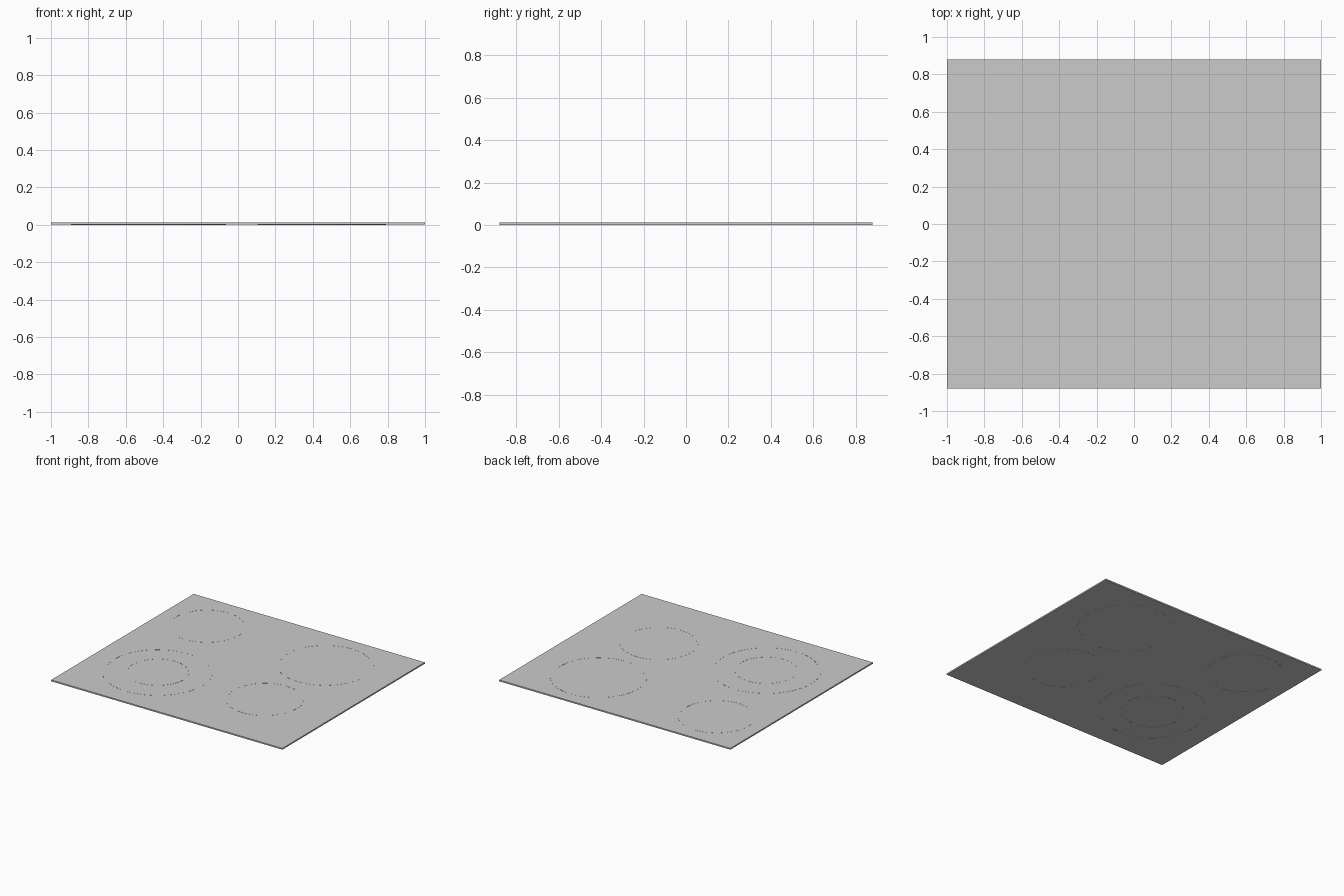
import bpy, bmesh, math

if "Cube" in bpy.data.objects:
    bpy.data.objects.remove(bpy.data.objects["Cube"])

T = 0.012      # overall thickness
LIFT = 0.0006  # rings stand barely proud of the glass on both faces


def finish(name, bm):
    bmesh.ops.recalc_face_normals(bm, faces=bm.faces)
    mesh = bpy.data.meshes.new(name)
    bm.to_mesh(mesh)
    bm.free()
    ob = bpy.data.objects.new(name, mesh)
    bpy.context.collection.objects.link(ob)
    return ob


def ring(name, x, y, r_out, width, n=96):
    # square-section band swept round the burner zone
    bm = bmesh.new()
    loops = []
    for i in range(n):
        a = 2 * math.pi * i / n
        section = ((r_out, 0), (r_out, T), (r_out - width, T), (r_out - width, 0))
        loops.append([bm.verts.new((x + r * math.cos(a), y + r * math.sin(a), z))
                      for r, z in section])
    for i in range(n):
        a, b = loops[i], loops[(i + 1) % n]
        for k in range(4):
            m = (k + 1) % 4
            bm.faces.new((a[k], b[k], b[m], a[m]))
    ob = finish(name, bm)
    bpy.context.view_layer.objects.active = ob
    ob.select_set(True)
    bpy.ops.object.shade_smooth_by_angle()
    ob.select_set(False)


# glass plate
bm = bmesh.new()
bmesh.ops.create_cube(bm, size=1)
bmesh.ops.scale(bm, vec=(2.0, 1.76, T - 2 * LIFT), verts=bm.verts)
bmesh.ops.translate(bm, vec=(0, 0, T / 2), verts=bm.verts)
finish("glass_plate", bm)

# burner zone markings
for name, x, y, r, w in (
    ("back_left_ring", -0.615, 0.495, 0.278, 0.013),
    ("back_right_ring", 0.448, 0.44, 0.343, 0.016),
    ("front_right_ring", 0.425, -0.275, 0.278, 0.013),
    ("front_left_outer_ring", -0.457, -0.34, 0.392, 0.018),
    ("front_left_inner_ring", -0.457, -0.34, 0.225, 0.007),
):
    ring(name, x, y, r, w)
